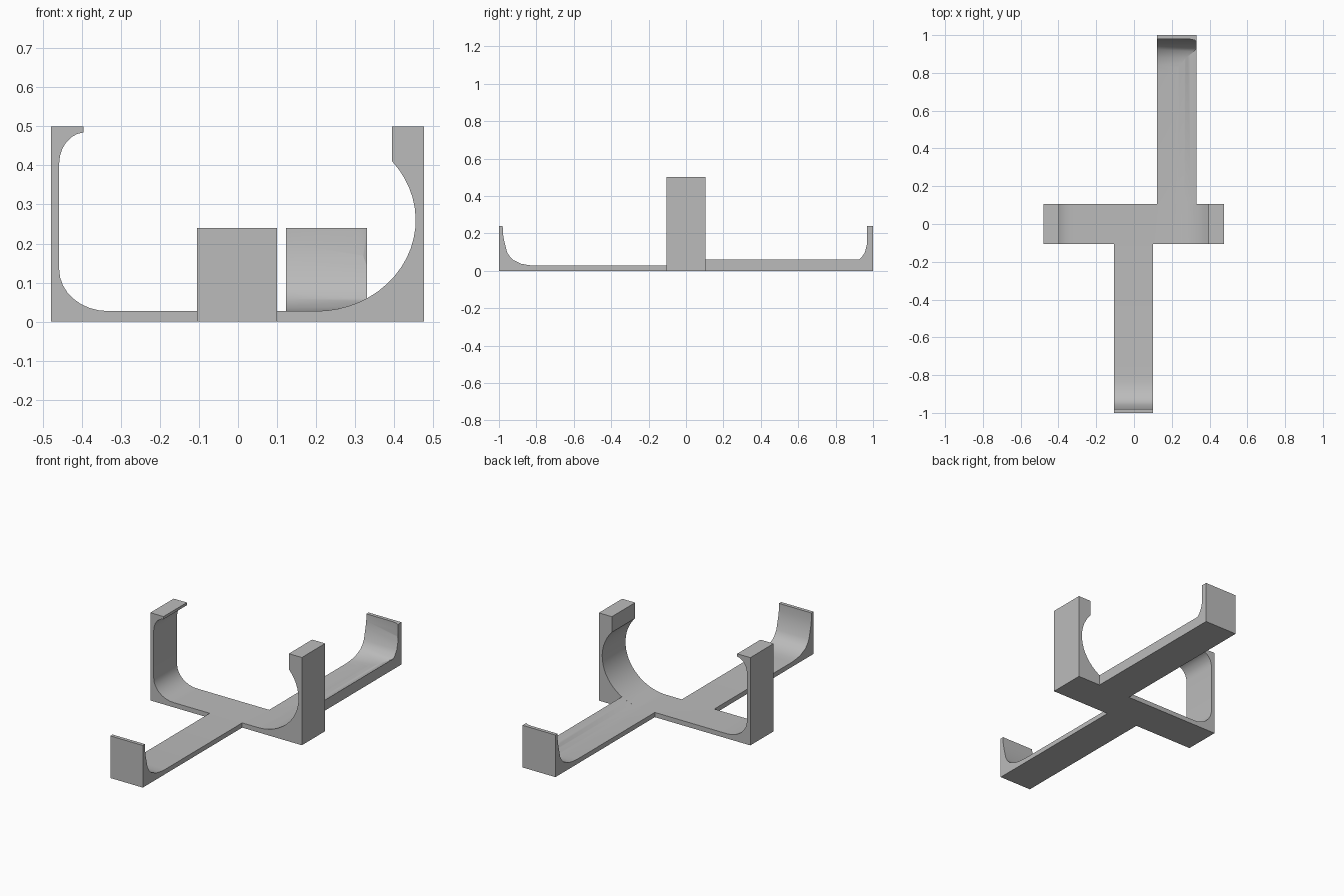
import bpy, bmesh
from math import cos, sin, radians
from mathutils import Vector

cube = bpy.data.objects.get("Cube")
if cube:
    bpy.data.objects.remove(cube, do_unlink=True)

FLOOR = 0.027      # thickness of the thin base
HALF = 0.105       # half width of the cross band and front arm
BACK_X = (0.123, 0.331)

grey = bpy.data.materials.new("plain grey")
grey.use_nodes = True
grey.diffuse_color = (0.5, 0.5, 0.5, 1)
grey.node_tree.nodes["Principled BSDF"].inputs["Base Color"].default_value = (0.5, 0.5, 0.5, 1)


def arc(cx, cz, rx, rz, start, end, steps):
    """Points along an elliptical arc, angles in degrees."""
    angles = [radians(start + (end - start) * i / steps) for i in range(steps + 1)]
    return [(cx + rx * cos(a), cz + rz * sin(a)) for a in angles]


def prism(name, profile, axis, low, high):
    """Extrude a 2D profile along the given axis between two positions."""
    place = {"x": lambda p: (low, p[0], p[1]),
             "y": lambda p: (p[0], low, p[1]),
             "z": lambda p: (p[0], p[1], low)}[axis]
    shift = Vector([(high - low) if axis == a else 0 for a in "xyz"])
    bm = bmesh.new()
    face = bm.faces.new([bm.verts.new(place(p)) for p in profile])
    out = bmesh.ops.extrude_face_region(bm, geom=[face])
    bmesh.ops.translate(bm, vec=shift, verts=[v for v in out["geom"] if isinstance(v, bmesh.types.BMVert)])
    bmesh.ops.recalc_face_normals(bm, faces=bm.faces)
    mesh = bpy.data.meshes.new(name)
    bm.to_mesh(mesh)
    bm.free()
    mesh.materials.append(grey)
    obj = bpy.data.objects.new(name, mesh)
    bpy.context.collection.objects.link(obj)
    return obj


# Cross band with a round-bottomed cradle and two upright hooks
bowl = (0.2, 0.26, 0.255, 0.233)
cradle = [(-0.479, 0), (0.476, 0), (0.476, 0.5), (0.394, 0.5)]
cradle += arc(*bowl, 40.5, -90, 20)
cradle += arc(-0.333, 0.134, 0.125, 0.134 - FLOOR, 270, 180, 8)
cradle += arc(-0.39, 0.405, 0.068, 0.08, 180, 95, 6)
cradle += [(-0.396, 0.5), (-0.479, 0.5)]
bracket = prism("cross_bracket", cradle, "y", -HALF, HALF)

# Front arm with a curved end lip
lip = [(0.98, 0.24), (0.979, 0.2), (0.973, 0.165), (0.957, 0.1), (0.943, 0.077),
       (0.925, 0.058), (0.88, 0.037), (0.84, 0.03), (0.8, FLOOR)]
front = [(-1, 0), (-1, 0.24)] + [(-y, z) for y, z in lip] + [(-HALF, FLOOR), (-HALF, 0)]
front_arm = prism("front_arm", front, "x", -HALF, 0.1)

# Back arm continues the bowl curve across its width
slope = [(BACK_X[0], 0), (BACK_X[0], FLOOR)] + arc(*bowl, 270, 300.92, 8) + [(BACK_X[1], 0)]
back_arm = prism("back_arm", slope, "y", HALF, 1)
back_lip = prism("back_lip", [(1, 0), (1, 0.24)] + lip + [(0.8, 0)], "x", *BACK_X)

# Small thickening in the outer corner of the back lip
corner = prism("back_lip_corner", [(0.285, 0.985), (0.29, 0.98), (0.32, 0.974),
                                   (BACK_X[1], 0.967), (BACK_X[1], 0.985)], "z", 0.01, 0.24)

# Join the parts into one clean solid
bpy.ops.object.select_all(action="DESELECT")
bracket.select_set(True)
bpy.context.view_layer.objects.active = bracket
for part in (front_arm, back_arm, back_lip, corner):
    union = bracket.modifiers.new("join", "BOOLEAN")
    union.operation = "UNION"
    union.solver = "EXACT"
    union.object = part
    bpy.ops.object.modifier_apply(modifier=union.name)
    bpy.data.objects.remove(part, do_unlink=True)
bpy.ops.object.shade_smooth_by_angle(angle=radians(30))
